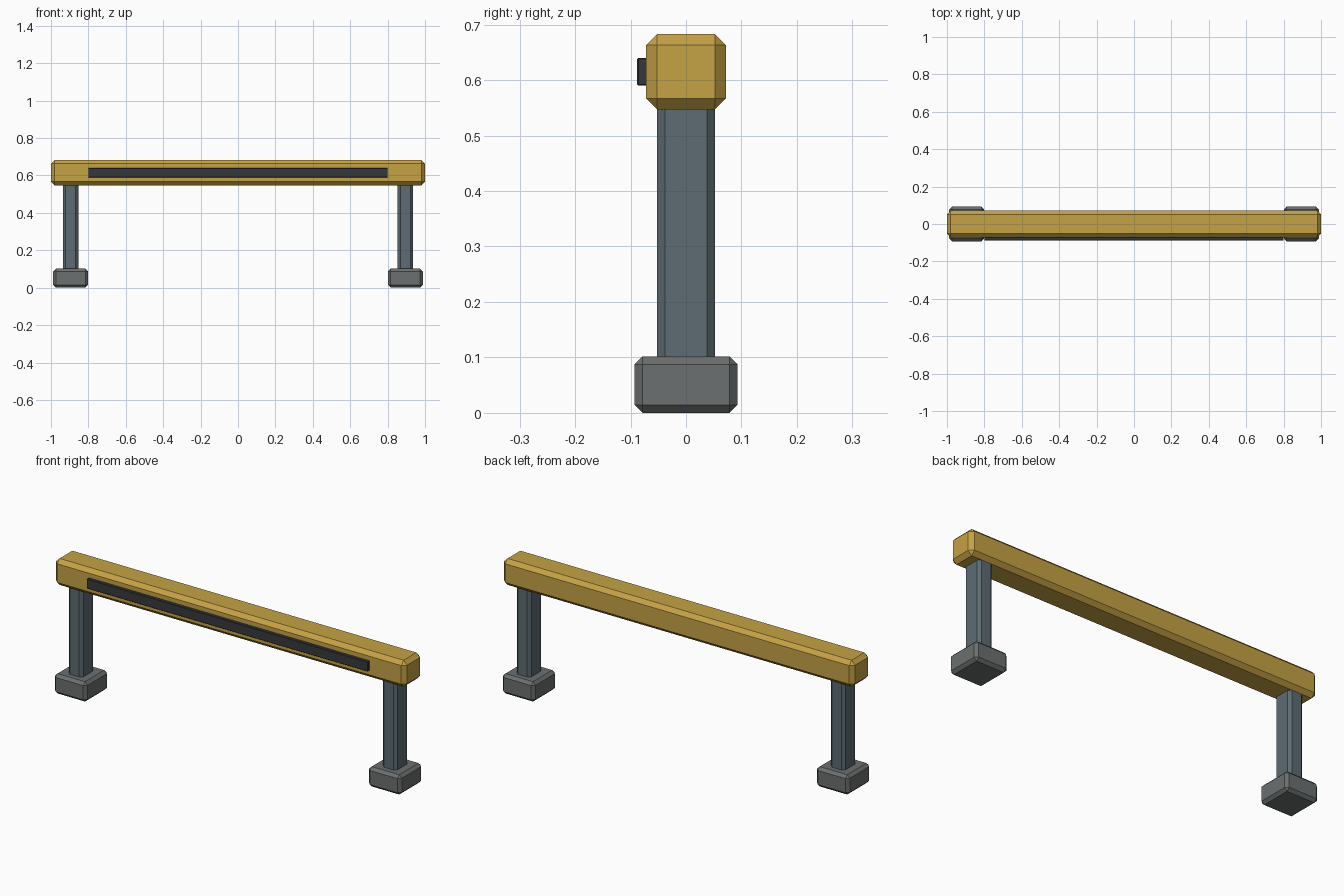
import bpy, bmesh
from mathutils import Vector

if "Cube" in bpy.data.objects:
    bpy.data.objects.remove(bpy.data.objects["Cube"])


def material(name, rgb):
    m = bpy.data.materials.new(name)
    m.diffuse_color = (*rgb, 1)
    m.use_nodes = True
    m.node_tree.nodes["Principled BSDF"].inputs["Base Color"].default_value = m.diffuse_color
    return m


def chamfered_box(name, lo, hi, chamfer, mat):
    """Box between two corners with a one-segment chamfer on every edge."""
    lo, hi = Vector(lo), Vector(hi)
    bm = bmesh.new()
    bmesh.ops.create_cube(bm, size=1)
    bmesh.ops.scale(bm, vec=hi - lo, verts=bm.verts)
    bmesh.ops.bevel(bm, geom=bm.edges[:], offset=chamfer, segments=1,
                    profile=0.5, affect='EDGES')
    mesh = bpy.data.meshes.new(name)
    bm.to_mesh(mesh)
    bm.free()
    mesh.materials.append(mat)
    obj = bpy.data.objects.new(name, mesh)
    obj.location = (lo + hi) / 2
    bpy.context.collection.objects.link(obj)
    return obj


yellow = material("yellow_paint", (0.56, 0.36, 0.06))
steel = material("blue_grey_steel", (0.11, 0.15, 0.17))
concrete = material("grey_foot", (0.15, 0.16, 0.16))
rubber = material("dark_strip", (0.035, 0.04, 0.045))

# Crossbar and the dark strip on its front
chamfered_box("crossbar", (-1, -0.072, 0.547), (1, 0.072, 0.683), 0.02, yellow)
chamfered_box("front_strip", (-0.8, -0.088, 0.59), (0.8, -0.07, 0.64), 0.002, rubber)

# Posts and feet, one per side; post ends are buried in the crossbar and foot
for side, x in (("left", -0.895), ("right", 0.895)):
    chamfered_box(side + "_post", (x - 0.041, -0.052, 0.07),
                  (x + 0.041, 0.052, 0.58), 0.014, steel)
    chamfered_box(side + "_foot", (x - 0.093, -0.093, 0),
                  (x + 0.093, 0.093, 0.102), 0.0145, concrete)
